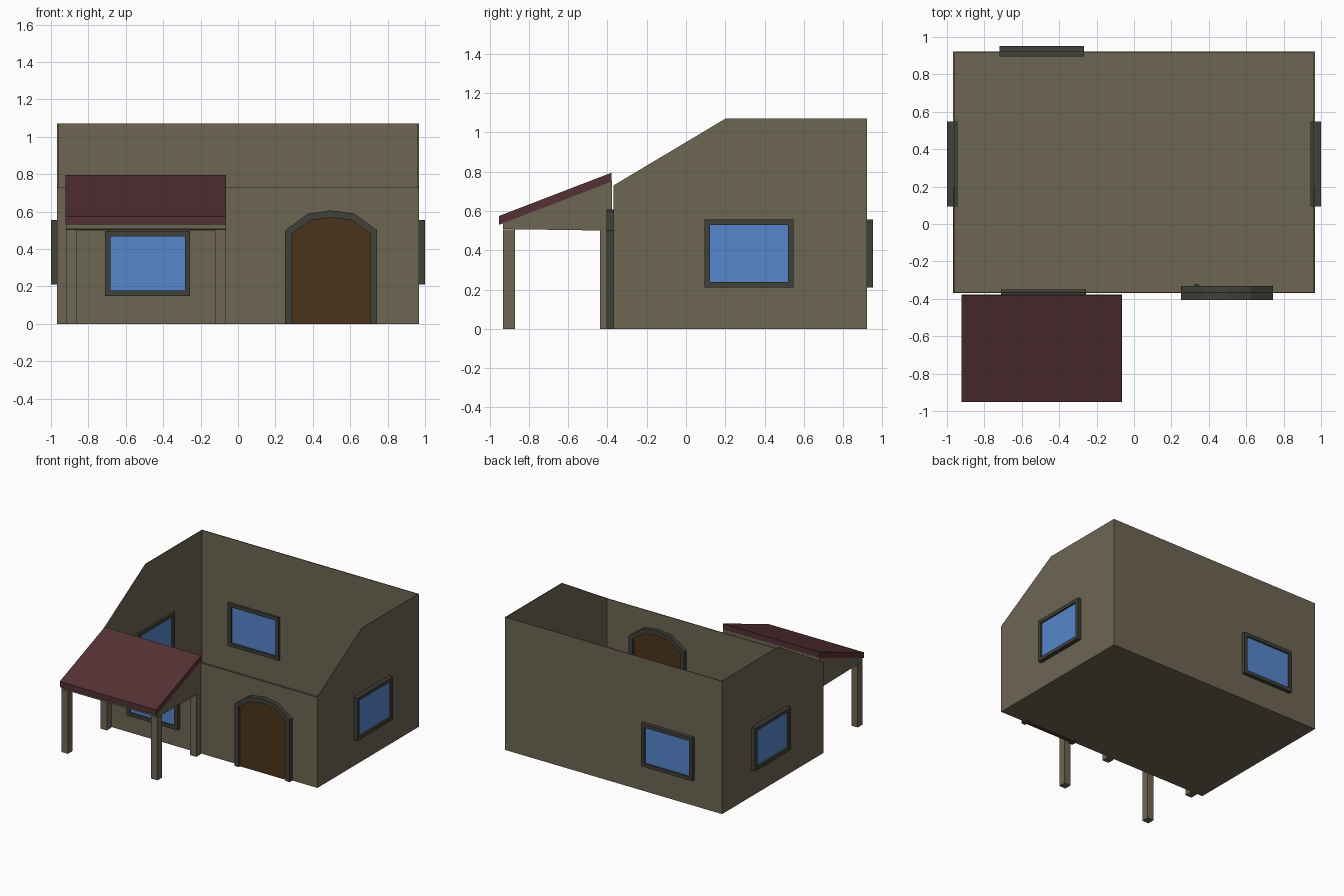
import bpy, bmesh

if "Cube" in bpy.data.objects:
    bpy.data.objects.remove(bpy.data.objects["Cube"])


def material(name, rgb):
    m = bpy.data.materials.new(name)
    m.diffuse_color = (*rgb, 1)
    m.use_nodes = True
    m.node_tree.nodes["Principled BSDF"].inputs["Base Color"].default_value = m.diffuse_color
    return m


WALL = material("plaster", (0.155, 0.132, 0.088))
TRIM = material("dark_trim", (0.05, 0.053, 0.04))
GLASS = material("blue_glass", (0.095, 0.24, 0.61))
WOOD = material("door_wood", (0.07, 0.034, 0.011))
ROOF = material("red_roof", (0.09, 0.031, 0.036))


def finish(bm, name, mat):
    bmesh.ops.recalc_face_normals(bm, faces=bm.faces[:])
    mesh = bpy.data.meshes.new(name)
    bm.to_mesh(mesh)
    bm.free()
    mesh.materials.append(mat)
    ob = bpy.data.objects.new(name, mesh)
    bpy.context.collection.objects.link(ob)
    return ob


def loop(bm, pts, axis, d):
    """Points (u, z) placed on the plane axis = d."""
    return [bm.verts.new((d, u, z) if axis == "x" else (u, d, z)) for u, z in pts]


def prism(name, pts, axis, lo, hi, mat, open_edges=()):
    bm = bmesh.new()
    a, b = loop(bm, pts, axis, lo), loop(bm, pts, axis, hi)
    bm.faces.new(a)
    bm.faces.new(b)
    n = len(pts)
    for i in range(n):
        if i not in open_edges:
            j = (i + 1) % n
            bm.faces.new((a[i], a[j], b[j], b[i]))
    return finish(bm, name, mat)


def ring(name, outer, inner, axis, lo, hi, mat, closed=True):
    bm = bmesh.new()
    rails = [loop(bm, p, axis, d) for p, d in
             ((outer, lo), (outer, hi), (inner, hi), (inner, lo))]
    n = len(outer)
    for i in range(n if closed else n - 1):
        j = (i + 1) % n
        for k in range(4):
            r, s = rails[k], rails[(k + 1) % 4]
            bm.faces.new((r[i], r[j], s[j], s[i]))
    if not closed:
        bm.faces.new([r[0] for r in rails])
        bm.faces.new([r[-1] for r in rails])
    return finish(bm, name, mat)


def rect(u0, u1, z0, z1):
    return [(u0, z0), (u1, z0), (u1, z1), (u0, z1)]


def window(name, axis, d, u, z):
    w, h, t = 0.227, 0.173, 0.028
    inner = rect(u - w + t, u + w - t, z - h + t, z + h - t)
    ring(name + "_frame", rect(u - w, u + w, z - h, z + h), inner,
         axis, d - 0.028, d + 0.028, TRIM)
    prism(name + "_glass", inner, axis, d - 0.014, d + 0.014, GLASS)


# House shell: floor and four thin walls, open above
side = [(-0.37, 0), (0.922, 0), (0.922, 1.07), (0.2, 1.07), (-0.37, 0.73)]
shell = prism("house_shell", side, "x", -0.967, 0.967, WALL, open_edges=(2, 3))
mod = shell.modifiers.new("wall_thickness", "SOLIDIFY")
mod.thickness = 0.007
mod.offset = -1
mod.use_even_offset = True

# Windows, one per wall
window("right_window", "x", 0.972, 0.32, 0.383)
window("left_window", "x", -0.972, 0.32, 0.383)
window("back_window", "y", 0.924, -0.493, 0.383)
window("front_window", "y", -0.378, -0.483, 0.323)

# Arched door
outer = [(0.252, 0), (0.252, 0.5), (0.375, 0.59), (0.498, 0.607),
         (0.621, 0.59), (0.744, 0.5), (0.744, 0)]
inner = [(0.288, 0), (0.288, 0.482), (0.393, 0.555), (0.498, 0.567),
         (0.603, 0.555), (0.708, 0.482), (0.708, 0)]
ring("door_frame", outer, inner, "y", -0.405, -0.332, TRIM, closed=False)
prism("door", inner, "y", -0.388, -0.349, WOOD)
bm = bmesh.new()
bmesh.ops.create_uvsphere(bm, u_segments=10, v_segments=6, radius=0.016)
bmesh.ops.translate(bm, verts=bm.verts[:], vec=(0.335, -0.335, 0.27))
finish(bm, "door_knob", TRIM)

# Porch: sloped slab, wedge beneath it, four posts
prism("porch_roof", [(-0.952, 0.53), (-0.38, 0.75), (-0.38, 0.795), (-0.952, 0.575)],
      "x", -0.922, -0.063, ROOF)
prism("porch_wedge", [(-0.932, 0.508), (-0.378, 0.5), (-0.378, 0.752), (-0.932, 0.54)],
      "x", -0.92, -0.065, WALL)
for row, y in (("front", -0.932), ("back", -0.438)):
    for hand, x in (("left", -0.92), ("right", -0.122)):
        prism(f"porch_{row}_{hand}_post", rect(x, x + 0.057, 0, 0.505),
              "y", y, y + 0.06, WALL)
